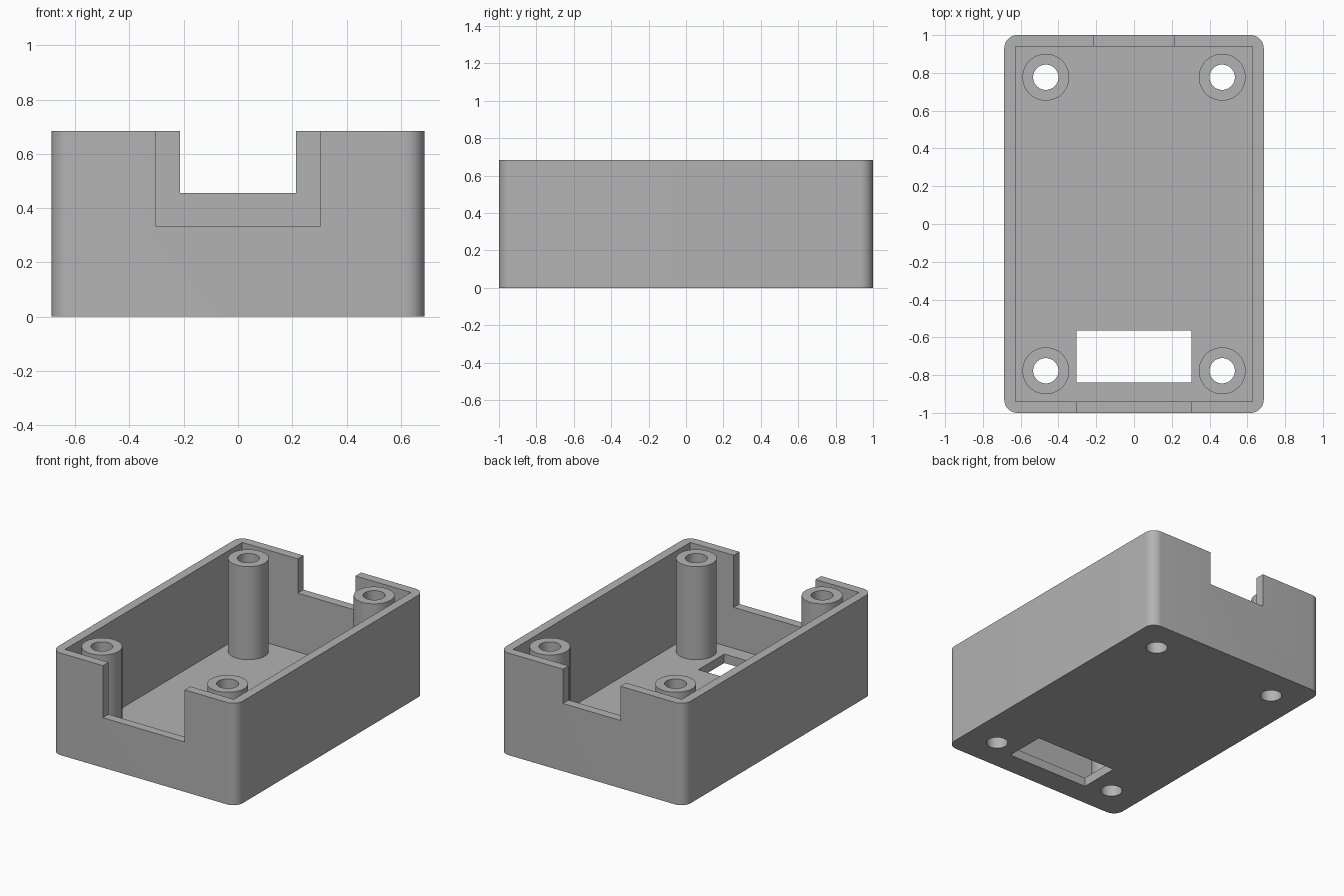
import bpy
import bmesh

if "Cube" in bpy.data.objects:
    bpy.data.objects.remove(bpy.data.objects["Cube"], do_unlink=True)

HALF_X, HALF_Y, HEIGHT = 0.687, 1.0, 0.685
WALL, CORNER = 0.06, 0.07
POST_X, POST_Y, POST_R, HOLE_R = 0.467, 0.777, 0.124, 0.067

grey = bpy.data.materials.new("plain grey")
grey.use_nodes = True
grey.diffuse_color = (0.45, 0.45, 0.45, 1)
grey.node_tree.nodes["Principled BSDF"].inputs["Base Color"].default_value = grey.diffuse_color


def finish(name, bm):
    mesh = bpy.data.meshes.new(name)
    bm.to_mesh(mesh)
    bm.free()
    mesh.materials.append(grey)
    obj = bpy.data.objects.new(name, mesh)
    bpy.context.collection.objects.link(obj)
    return obj


def box(name, low, high, radius=0):
    bm = bmesh.new()
    bmesh.ops.create_cube(bm, size=1)
    for v in bm.verts:
        v.co = [(a + b) / 2 + c * (b - a) for a, b, c in zip(low, high, v.co)]
    if radius:
        upright = [e for e in bm.edges if abs(e.verts[0].co.z - e.verts[1].co.z) > 0.1]
        bmesh.ops.bevel(bm, geom=upright, offset=radius, segments=10,
                        profile=0.5, affect='EDGES')
    return finish(name, bm)


def cylinder(name, x, y, low, high, radius):
    bm = bmesh.new()
    bmesh.ops.create_cone(bm, cap_ends=True, segments=48, radius1=radius,
                          radius2=radius, depth=high - low)
    bmesh.ops.translate(bm, verts=bm.verts, vec=(x, y, (low + high) / 2))
    return finish(name, bm)


def activate(obj):
    bpy.ops.object.select_all(action='DESELECT')
    obj.select_set(True)
    bpy.context.view_layer.objects.active = obj


def cut(obj, cutter):
    mod = obj.modifiers.new("cut", 'BOOLEAN')
    mod.operation = 'DIFFERENCE'
    mod.solver = 'EXACT'
    mod.object = cutter
    activate(obj)
    bpy.ops.object.modifier_apply(modifier=mod.name)
    bpy.data.objects.remove(cutter, do_unlink=True)


def smooth(obj):
    activate(obj)
    bpy.ops.object.shade_smooth_by_angle()


# Open tray with rounded upright corners
in_x, in_y = HALF_X - WALL, HALF_Y - WALL
tray = box("tray", (-HALF_X, -HALF_Y, 0), (HALF_X, HALF_Y, HEIGHT), CORNER)
cut(tray, box("cavity", (-in_x, -in_y, WALL), (in_x, in_y, 1)))

# Wall notches: wide and deep at the front, smaller at the back
cut(tray, box("front_notch", (-0.304, -1.1, 0.335), (0.304, -0.9, 1)))
cut(tray, box("back_notch", (-0.214, 0.9, 0.455), (0.214, 1.1, 1)))

# Rectangular floor opening
cut(tray, box("floor_slot", (-0.304, -0.84, -0.1), (0.304, -0.565, 0.2)))

# Hollow screw posts, bored through the floor
for end, sy in (("front", -1), ("back", 1)):
    for side, sx in (("right", -1), ("left", 1)):
        x, y = sx * POST_X, sy * POST_Y
        cut(tray, cylinder("floor_hole", x, y, -0.1, 0.2, HOLE_R))
        post = cylinder(f"{end}_{side}_post", x, y, WALL, HEIGHT, POST_R)
        cut(post, cylinder("bore", x, y, -0.1, 1, HOLE_R))
        smooth(post)

smooth(tray)
